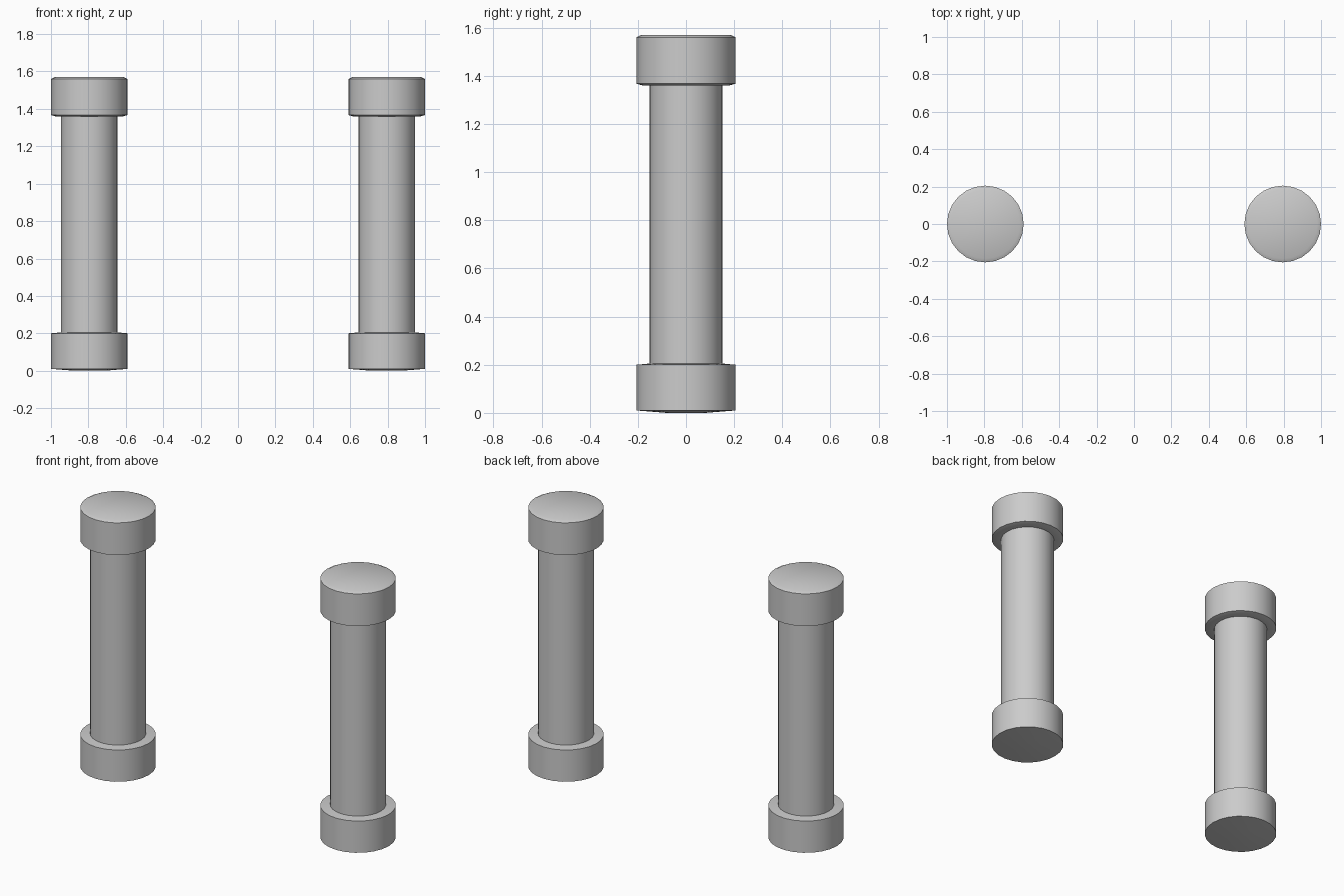
import bpy, bmesh, math

if "Cube" in bpy.data.objects:
    bpy.data.objects.remove(bpy.data.objects["Cube"])

SIDES = 24


def lathe(name, x, profile):
    """Revolve (radius, z) points around a vertical axis at x; ends are capped."""
    bm = bmesh.new()
    rings = []
    for r, z in profile:
        rings.append([bm.verts.new((r * math.cos(2 * math.pi * i / SIDES),
                                    r * math.sin(2 * math.pi * i / SIDES), z))
                      for i in range(SIDES)])
    for a, b in zip(rings, rings[1:]):
        for i in range(SIDES):
            j = (i + 1) % SIDES
            bm.faces.new((a[i], a[j], b[j], b[i]))
    bm.faces.new(rings[0][::-1])
    bm.faces.new(rings[-1])
    bmesh.ops.recalc_face_normals(bm, faces=bm.faces)
    mesh = bpy.data.meshes.new(name)
    bm.to_mesh(mesh)
    bm.free()
    ob = bpy.data.objects.new(name, mesh)
    ob.location.x = x
    bpy.context.collection.objects.link(ob)
    bpy.ops.object.select_all(action='DESELECT')
    ob.select_set(True)
    bpy.context.view_layer.objects.active = ob
    bpy.ops.object.shade_smooth_by_angle(angle=math.radians(30))


# One continuous column: base collar, shaft, top collar with softly sloped ends
column = [
    (0.08, 0.0), (0.205, 0.01), (0.205, 0.2), (0.152, 0.205),
    (0.152, 1.36), (0.18, 1.36), (0.205, 1.367), (0.205, 1.56), (0.185, 1.57),
]

for side, x in (("left", -0.795), ("right", 0.795)):
    lathe(side + "_column", x, column)
